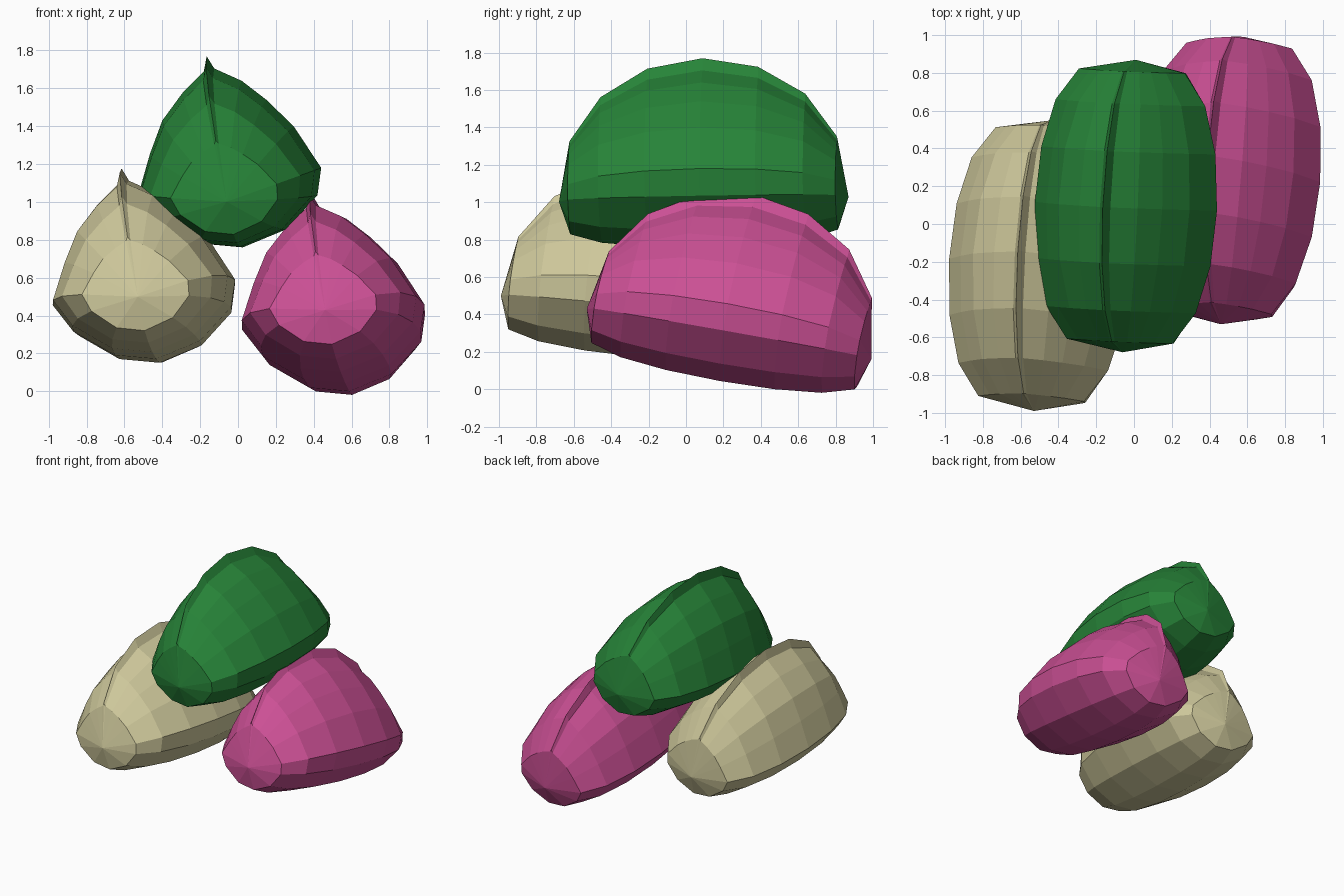
import bpy, bmesh
from math import sin, cos, pi, radians

if "Cube" in bpy.data.objects:
    bpy.data.objects.remove(bpy.data.objects["Cube"])

# Cross-section (x, z) around the long axis, starting at the seam ridge, clockwise
SECTION = [(-0.14, 0.755), (-0.10, 0.69), (0.045, 0.625), (0.175, 0.525),
           (0.32, 0.385), (0.465, 0.165), (0.445, 0.02), (0.28, -0.16),
           (0.05, -0.255), (-0.17, -0.235), (-0.39, -0.11), (-0.50, 0.03),
           (-0.44, 0.24), (-0.375, 0.415), (-0.265, 0.565), (-0.155, 0.675)]
RINGS = 8
HALF_LENGTH = 0.775


def taper(t, z):
    # Underside stays full towards the tips, the crest falls away sooner
    return sin(t) ** (0.52 + 0.48 * z)


def make_seed(name, location, pitch, yaw, color):
    bm = bmesh.new()
    front = bm.verts.new((0, -HALF_LENGTH, 0))
    back = bm.verts.new((0, HALF_LENGTH, 0))
    rings = []
    for i in range(1, RINGS):
        t = pi * i / RINGS
        y = -HALF_LENGTH * cos(t)
        rings.append([bm.verts.new((x * taper(t, z), y, z * taper(t, z)))
                      for x, z in SECTION])
    n = len(SECTION)
    for k in range(n):
        j = (k + 1) % n
        bm.faces.new((front, rings[0][k], rings[0][j]))
        bm.faces.new((back, rings[-1][j], rings[-1][k]))
        for a, b in zip(rings, rings[1:]):
            bm.faces.new((a[k], b[k], b[j], a[j]))
    bmesh.ops.recalc_face_normals(bm, faces=bm.faces[:])
    mesh = bpy.data.meshes.new(name)
    bm.to_mesh(mesh)
    bm.free()
    mat = bpy.data.materials.new(name + "_color")
    mat.diffuse_color = (*color, 1)
    mat.use_nodes = True
    mat.node_tree.nodes["Principled BSDF"].inputs["Base Color"].default_value = mat.diffuse_color
    mesh.materials.append(mat)
    obj = bpy.data.objects.new(name, mesh)
    obj.location = location
    obj.rotation_euler = (radians(pitch), 0, radians(yaw))
    bpy.context.collection.objects.link(obj)


# Two seeds side by side, a third resting on top
make_seed("tan_seed", (-0.48, -0.22, 0.425), -5.5, -3.7, (0.62, 0.58, 0.33))
make_seed("pink_seed", (0.52, 0.23, 0.295), -10, -4.5, (0.60, 0.08, 0.30))
make_seed("green_seed", (-0.025, 0.095, 1.015), 1, -2.6, (0.02, 0.23, 0.04))
